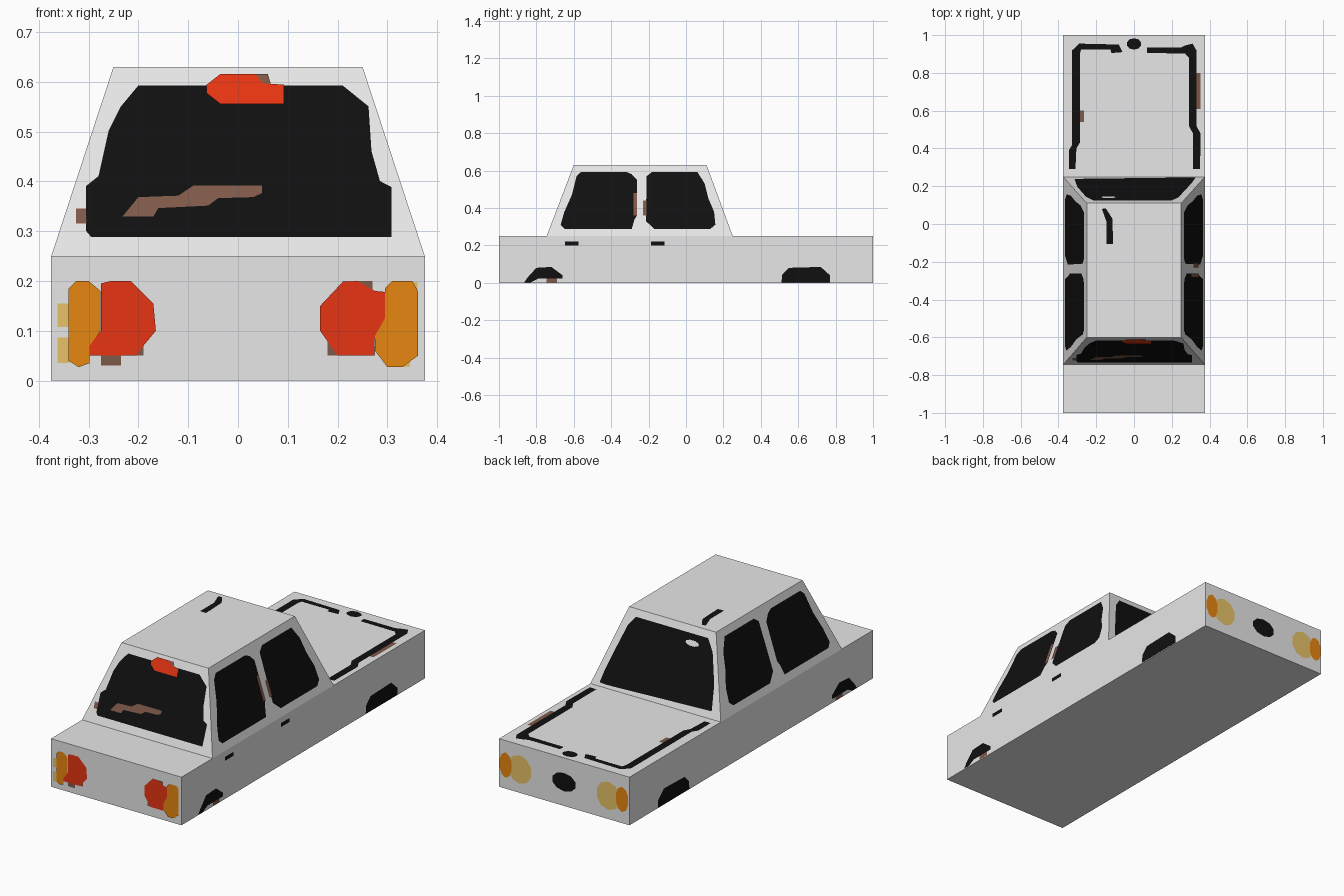
import bpy, bmesh, math
from mathutils import Vector

if "Cube" in bpy.data.objects:
    bpy.data.objects.remove(bpy.data.objects["Cube"])


def material(name, rgb):
    m = bpy.data.materials.new(name)
    m.diffuse_color = (*rgb, 1)
    m.use_nodes = True
    m.node_tree.nodes["Principled BSDF"].inputs["Base Color"].default_value = m.diffuse_color
    return m


GREY = material("body grey", (0.8, 0.8, 0.8))
BLACK = material("glass black", (0.005, 0.005, 0.005))
RED = material("lamp red", (0.8, 0.036, 0.006))
ORANGE = material("lamp orange", (0.8, 0.24, 0.005))
TAN = material("lamp tan", (0.8, 0.55, 0.14))
BROWN = material("rust brown", (0.21, 0.1, 0.066))


def add_object(name, bm, mat):
    me = bpy.data.meshes.new(name)
    bm.to_mesh(me)
    bm.free()
    me.materials.append(mat)
    ob = bpy.data.objects.new(name, me)
    bpy.context.collection.objects.link(ob)
    return ob


def frustum(name, low, high):
    """Tapered box; low and high are (half width, y min, y max, z)."""
    bm = bmesh.new()
    rings = [[bm.verts.new(p) for p in ((-w, a, z), (w, a, z), (w, b, z), (-w, b, z))]
             for w, a, b, z in (low, high)]
    bm.faces.new(rings[0])
    bm.faces.new(rings[1])
    for i in range(4):
        j = (i + 1) % 4
        bm.faces.new((rings[0][i], rings[0][j], rings[1][j], rings[1][i]))
    bmesh.ops.recalc_face_normals(bm, faces=bm.faces)
    return add_object(name, bm, GREY)


# Bodywork
frustum("lower_body", (0.375, -1, 1, 0), (0.375, -1, 1, 0.25))
frustum("cabin", (0.375, -0.745, 0.25, 0.25), (0.25, -0.60, 0.11, 0.63))

# Planes for painted details: origin, u axis, v axis, outward direction
X, Y, Z = Vector((1, 0, 0)), Vector((0, 1, 0)), Vector((0, 0, 1))


def sloped(base, u, out, lean):
    """Plane through base at z = 0.25, leaning inward by lean per unit of height."""
    v = Z - out * lean
    return out * base - (v - Z) * 0.25, u, v, out


FRONT = sloped(1, X, -Y, 0)
BACK = sloped(1, X, Y, 0)
FRONT_GLASS = sloped(0.745, X, -Y, 0.145 / 0.38)
BACK_GLASS = sloped(0.25, X, Y, 0.14 / 0.38)
SIDES = [("right", X), ("left", -X)]
HOOD = (Z * 0.25, X, Y, Z)
ROOF = (Z * 0.63, X, Y, Z)


def plate(name, plane, mat, pts, layer=1):
    o, u, v, out = plane
    n = u.cross(v).normalized()
    if n.dot(out) < 0:
        n = -n
    bm = bmesh.new()
    f = bm.faces.new([bm.verts.new(o + u * a + v * b + n * 0.002 * layer) for a, b in pts])
    f.normal_update()
    if f.normal.dot(n) < 0:
        f.normal_flip()
    return add_object(name, bm, mat)


def blob(cx, cy, rx, ry, n=10):
    return [(cx + rx * math.cos(2 * math.pi * (i + .5) / n),
             cy + ry * math.sin(2 * math.pi * (i + .5) / n)) for i in range(n)]


def rect(a, b, c, d):
    return [(a, c), (b, c), (b, d), (a, d)]


# Front screen, high lamp and wiper
plate("front_window", FRONT_GLASS, BLACK, [
    (-.295, .288), (-.305, .30), (-.305, .39), (-.28, .41), (-.26, .50), (-.235, .55),
    (-.20, .592), (.21, .592), (.262, .55), (.268, .46), (.285, .40), (.308, .388), (.308, .288)])
plate("high_lamp_shadow", FRONT_GLASS, BROWN,
      [(.03, .614), (.06, .614), (.067, .59), (.03, .59)], 2)
plate("high_lamp", FRONT_GLASS, RED, [
    (-.063, .575), (-.063, .592), (-.035, .614), (.035, .614), (.05, .595), (.092, .592),
    (.092, .553), (-.035, .553)], 3)
plate("wiper", FRONT_GLASS, BROWN, [
    (-.232, .328), (-.17, .328), (-.16, .345), (-.06, .35), (-.04, .365), (.03, .367),
    (.048, .375), (.048, .39), (-.09, .39), (-.12, .37), (-.2, .367)], 2)
plate("window_rust", FRONT_GLASS, BROWN, rect(-.325, -.304, .315, .345))

# Back screen and mirror
plate("back_window", BACK_GLASS, BLACK, [
    (-.315, .285), (-.30, .40), (-.255, .54), (-.215, .595), (.20, .595), (.235, .55),
    (.27, .45), (.31, .33), (.325, .268), (.29, .265)])
plate("mirror", BACK_GLASS, GREY, blob(-.135, .553, .04, .014, 8), 2)

# Side windows and wheel arches
for side, out in SIDES:
    glass = sloped(0.375, Y, out, 0.125 / 0.38)
    panel = sloped(0.375, Y, out, 0)
    plate(side + "_window_a", glass, BLACK, [
        (-.67, .31), (-.65, .288), (-.29, .288), (-.275, .34), (-.262, .36), (-.262, .55),
        (-.29, .58), (-.32, .593), (-.56, .593), (-.585, .57), (-.61, .47), (-.65, .38)])
    plate(side + "_window_b", glass, BLACK, [
        (-.215, .33), (-.17, .288), (.13, .288), (.157, .31), (.15, .38), (.12, .45),
        (.10, .53), (.06, .593), (-.18, .593), (-.21, .57)])
    plate(side + "_wheel_a", panel, BLACK, [
        (-.865, .002), (-.85, .025), (-.80, .08), (-.72, .085), (-.66, .04), (-.66, .022),
        (-.79, .022), (-.83, .002)])
    plate(side + "_wheel_a_rust", panel, BROWN, rect(-.745, -.69, .002, .022))
    plate(side + "_wheel_b", panel, BLACK, [
        (.51, .002), (.515, .045), (.55, .08), (.72, .085), (.77, .04), (.77, .002)])
right_panel = sloped(0.375, Y, X, 0)
for i, y in enumerate((-.61, -.15)):
    plate("door_handle_%d" % i, right_panel, BLACK, rect(y - .036, y + .036, .20, .22))
right_glass = sloped(0.375, Y, X, 0.125 / 0.38)
plate("pillar_rust_a", right_glass, BROWN, rect(-.28, -.262, .36, .48), 2)
plate("pillar_rust_b", right_glass, BROWN, rect(-.23, -.21, .36, .44), 2)

# Front lamps
plate("left_red_lamp", FRONT, RED, [
    (-.30, .05), (-.30, .07), (-.275, .10), (-.275, .195), (-.255, .20), (-.215, .20),
    (-.17, .155), (-.165, .10), (-.19, .07), (-.205, .05)], 2)
plate("right_red_lamp", FRONT, RED, [
    (.165, .10), (.165, .15), (.21, .198), (.24, .20), (.275, .18), (.296, .178),
    (.296, .12), (.275, .09), (.272, .05), (.20, .05)], 2)
plate("left_orange_lamp", FRONT, ORANGE, [
    (-.34, .04), (-.34, .185), (-.325, .20), (-.30, .20), (-.276, .18), (-.276, .10),
    (-.298, .07), (-.298, .035), (-.32, .027)], 3)
plate("right_orange_lamp", FRONT, ORANGE, [
    (.275, .06), (.275, .09), (.295, .125), (.295, .185), (.31, .20), (.35, .20), (.361, .18),
    (.361, .05), (.33, .027), (.30, .027)], 3)
for i, r in enumerate([(-.362, -.338, .108, .155), (-.362, -.338, .035, .087),
                       (.32, .345, .027, .05), (.34, .36, .18, .198)]):
    plate("lamp_edge_%d" % i, FRONT, TAN, rect(*r))
for i, r in enumerate([(-.275, -.235, .03, .06), (-.21, -.19, .05, .08), (.21, .27, .175, .2),
                       (.18, .21, .05, .08), (.25, .275, .05, .07)]):
    plate("lamp_rim_%d" % i, FRONT, BROWN, rect(*r))

# Back lamps and badge patch
for s, side in ((1, "right"), (-1, "left")):
    plate(side + "_headlamp", BACK, TAN, blob(s * .255, .122, .07, .074))
    plate(side + "_indicator", BACK, ORANGE, blob(s * .335, .125, .037, .066), 2)
plate("grille_patch", BACK, BLACK, blob(0, .125, .07, .048))

# Hood lines, hood dot and roof aerial
plate("hood_line_left", HOOD, BLACK, [
    (-.345, .29), (-.345, .39), (-.327, .42), (-.327, .92), (-.29, .955), (-.08, .95),
    (-.06, .91), (-.12, .905), (-.125, .925), (-.28, .925), (-.287, .90), (-.287, .43),
    (-.305, .40), (-.31, .29)])
plate("hood_line_right", HOOD, BLACK, [
    (.35, .29), (.352, .48), (.33, .52), (.33, .92), (.31, .955), (.27, .945), (.25, .935),
    (.07, .935), (.07, .905), (.27, .903), (.29, .88), (.29, .52), (.312, .48), (.312, .29)])
plate("hood_dot", HOOD, BLACK, blob(0, .953, .04, .03))
plate("hood_rust_a", HOOD, BROWN, rect(.33, .352, .61, .80))
plate("hood_rust_b", HOOD, BROWN, rect(-.287, -.265, .54, .60))
plate("roof_aerial", ROOF, BLACK, [
    (-.17, .08), (-.15, .083), (-.115, .03), (-.11, -.105), (-.145, -.105), (-.145, .01)])
